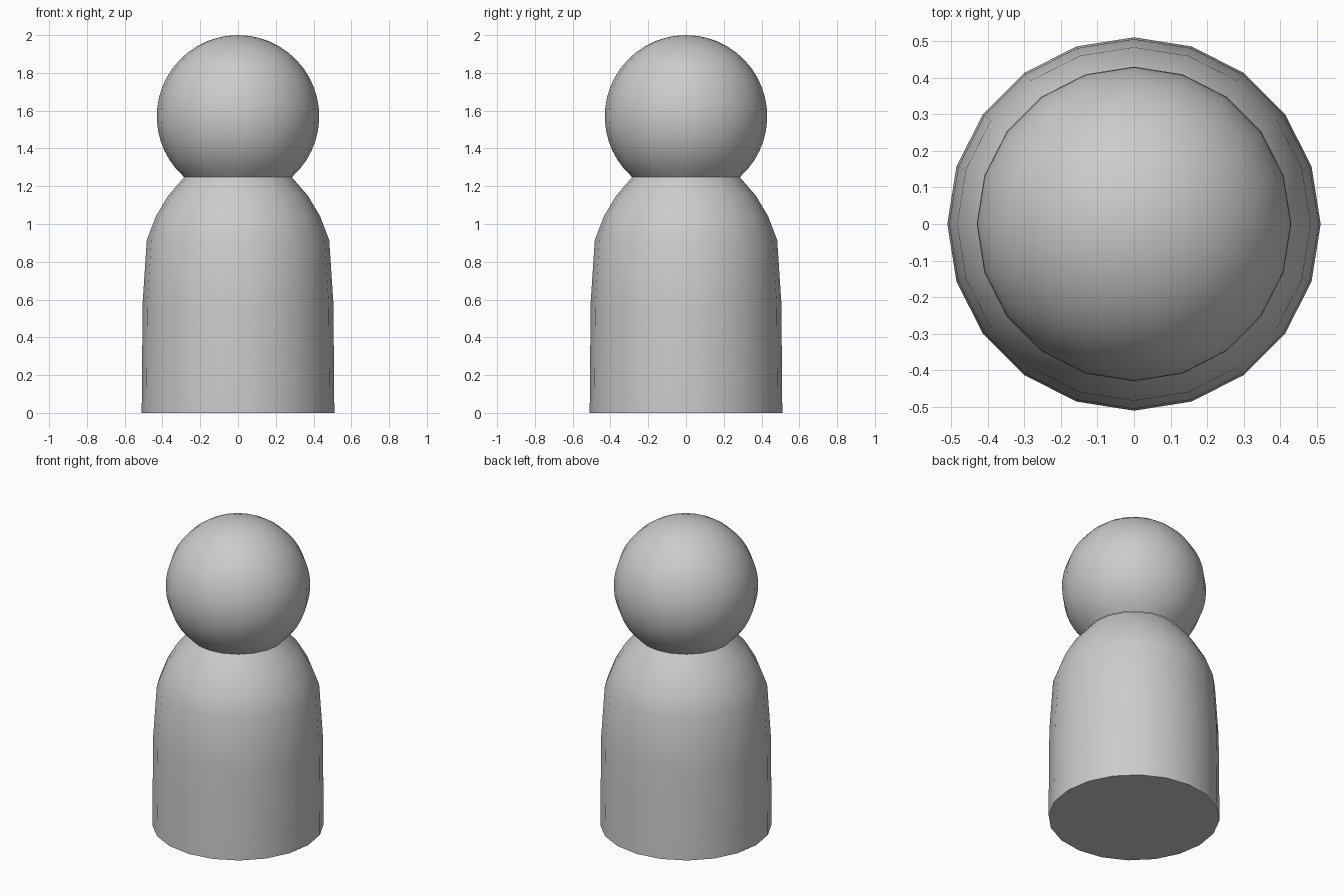
import bpy, bmesh
from math import sin, cos, pi, acos, radians

if "Cube" in bpy.data.objects:
    bpy.data.objects.remove(bpy.data.objects["Cube"])

SIDES = 20


def lathe(name, profile):
    """Spin an (radius, z) profile around z; radius 0 becomes a pole."""
    bm = bmesh.new()
    rings = []
    for r, z in profile:
        if r < 1e-4:
            rings.append([bm.verts.new((0, 0, z))] * SIDES)
        else:
            rings.append([bm.verts.new((r * cos(2 * pi * i / SIDES), r * sin(2 * pi * i / SIDES), z))
                          for i in range(SIDES)])
    for a, b in zip(rings, rings[1:]):
        for i in range(SIDES):
            j = (i + 1) % SIDES
            bm.faces.new(list(dict.fromkeys((a[i], a[j], b[j], b[i]))))
    bmesh.ops.recalc_face_normals(bm, faces=bm.faces)
    mesh = bpy.data.meshes.new(name)
    bm.to_mesh(mesh)
    bm.free()
    obj = bpy.data.objects.new(name, mesh)
    bpy.context.collection.objects.link(obj)
    bpy.ops.object.select_all(action='DESELECT')
    obj.select_set(True)
    bpy.context.view_layer.objects.active = obj
    bpy.ops.object.shade_smooth_by_angle(angle=radians(30))
    return obj


# Body: flat base, nearly straight sides, rounded shoulders up to the neck
lathe("body", [(0, 0), (0.51, 0), (0.505, 0.58), (0.483, 0.915),
               (0.435, 1.04), (0.37, 1.15), (0.283, 1.25)])

# Head: ball cut off where it meets the neck
R, CZ, NECK, STEPS = 0.43, 1.57, 1.25, 18
end = acos((NECK - CZ) / R)
angles = [end * (1 - k / STEPS) for k in range(STEPS + 1)]
lathe("head", [(R * sin(a), CZ + R * cos(a)) for a in angles])
